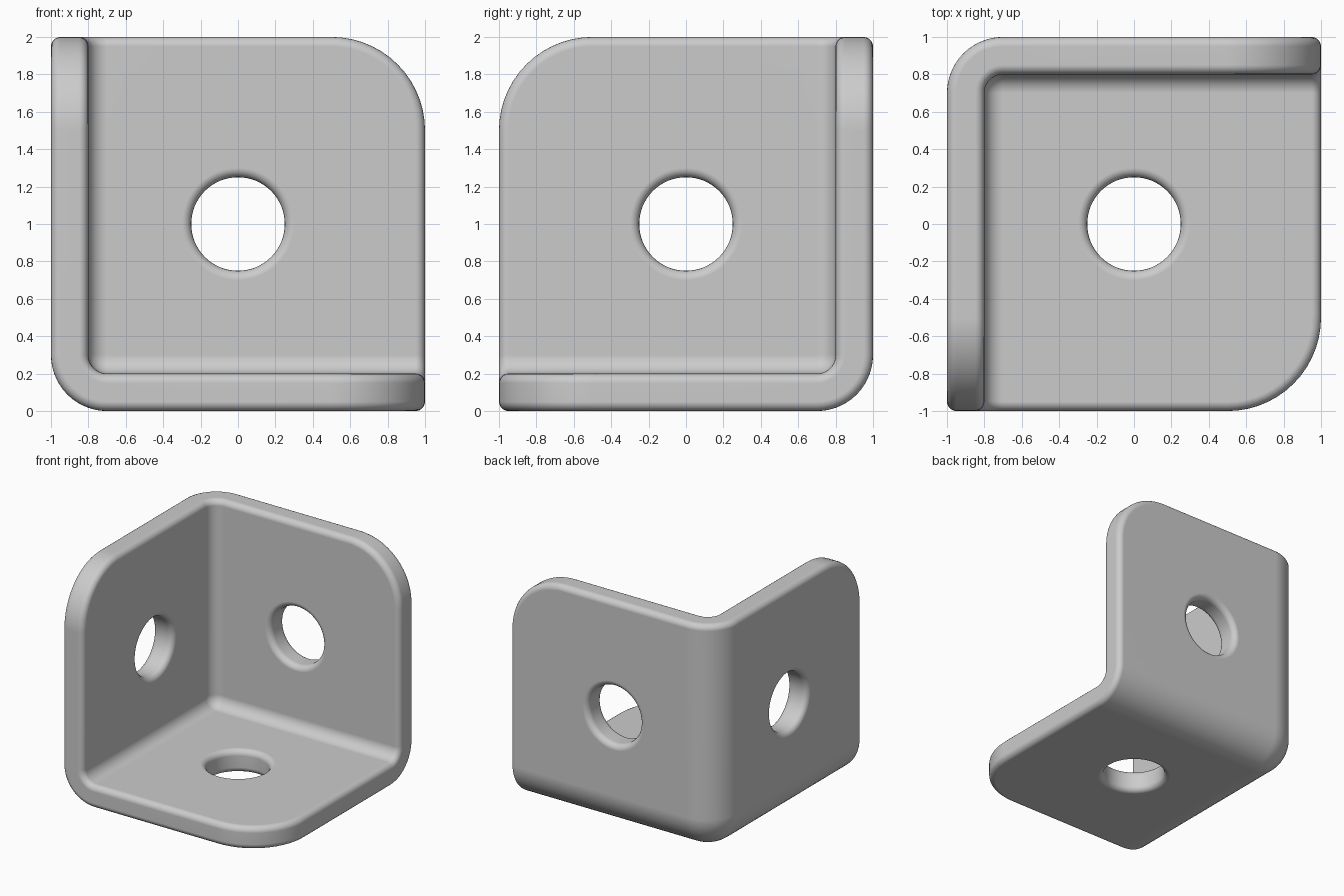
import bpy
import bmesh
import math
from mathutils import Vector

if "Cube" in bpy.data.objects:
    bpy.data.objects.remove(bpy.data.objects["Cube"], do_unlink=True)

THICK = 0.2
HOLE = 0.25


def rounded_block(name, low, high, roundings):
    """Box whose three edges meeting at each listed corner are rounded."""
    low, high = Vector(low), Vector(high)
    bm = bmesh.new()
    bmesh.ops.create_cube(bm, size=1)
    for v in bm.verts:
        v.co = (low + high) / 2 + v.co * (high - low)
    for corner, radius in roundings:
        near = [v for v in bm.verts if (v.co - Vector(corner)).length < 0.001]
        bmesh.ops.bevel(bm, geom=near[0].link_edges[:], offset=radius,
                        offset_type='OFFSET', segments=14, profile=0.5,
                        affect='EDGES', clamp_overlap=False)
    bmesh.ops.recalc_face_normals(bm, faces=bm.faces)
    return add_object(name, bm)


def add_object(name, bm):
    mesh = bpy.data.meshes.new(name)
    bm.to_mesh(mesh)
    bm.free()
    obj = bpy.data.objects.new(name, mesh)
    bpy.context.collection.objects.link(obj)
    return obj


def cut(target, cutter):
    mod = target.modifiers.new("cut", 'BOOLEAN')
    mod.operation = 'DIFFERENCE'
    mod.solver = 'EXACT'
    mod.object = cutter
    bpy.ops.object.modifier_apply(modifier=mod.name)
    bpy.data.objects.remove(cutter, do_unlink=True)


# Outer block: bend corner at back right bottom, plate corners opposite
bracket = rounded_block("corner_bracket", (-1, -1, 0), (1, 1, 2),
                        [((-1, 1, 0), 0.3), ((1, -1, 2), 0.5)])
bpy.context.view_layer.objects.active = bracket
bracket.select_set(True)

# Hollow that leaves three plates joined by an inner fillet
inner = (-1 + THICK, 1 - THICK, THICK)
cut(bracket, rounded_block("hollow", (inner[0], -2, inner[2]),
                           (2, inner[1], 3), [(inner, 0.1)]))

# One bolt hole through the middle of each plate
for place, turn in (((0, 0, 0.1), (0, 0, 0)),
                    ((0, 0.9, 1), (math.pi / 2, 0, 0)),
                    ((-0.9, 0, 1), (0, math.pi / 2, 0))):
    bm = bmesh.new()
    bmesh.ops.create_cone(bm, cap_ends=True, segments=64, radius1=HOLE,
                          radius2=HOLE, depth=0.6)
    drill = add_object("drill", bm)
    drill.location, drill.rotation_euler = place, turn
    cut(bracket, drill)

# Soft edge around the rim and the holes
soft = bracket.modifiers.new("soft_edge", 'BEVEL')
soft.width = 0.05
soft.segments = 5
soft.limit_method = 'ANGLE'
soft.angle_limit = math.radians(40)
soft.use_clamp_overlap = False
bpy.ops.object.modifier_apply(modifier=soft.name)

bpy.ops.object.shade_smooth_by_angle(angle=math.radians(40))
normals = bracket.modifiers.new("even_normals", 'WEIGHTED_NORMAL')
normals.keep_sharp = True

# Plain grey metal
grey = bpy.data.materials.new("light_grey")
grey.use_nodes = True
colour = (0.6, 0.6, 0.6, 1)
grey.diffuse_color = colour
grey.node_tree.nodes["Principled BSDF"].inputs["Base Color"].default_value = colour
bracket.data.materials.clear()
bracket.data.materials.append(grey)
